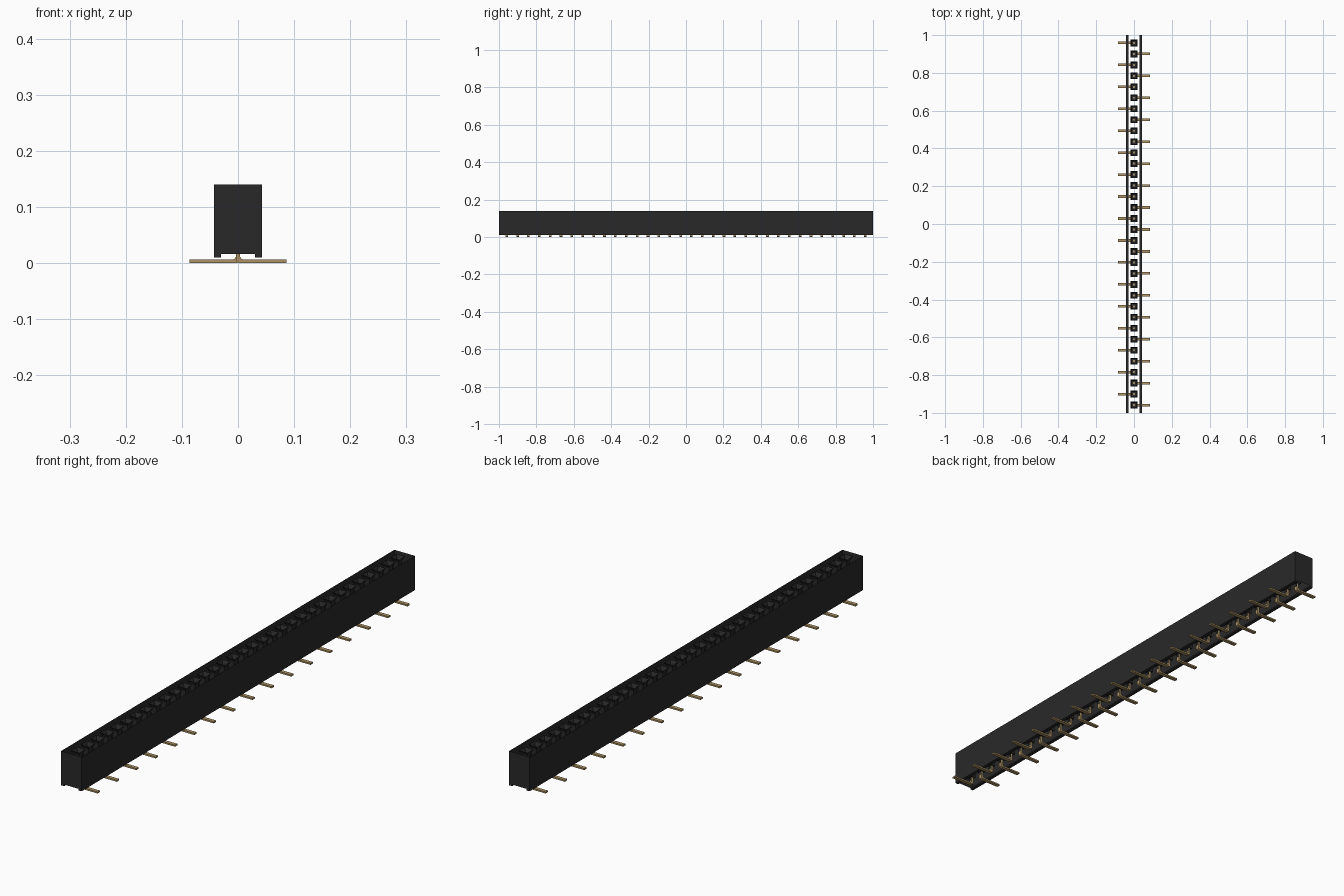
import bpy
import bmesh

if "Cube" in bpy.data.objects:
    bpy.data.objects.remove(bpy.data.objects["Cube"])

PINS = 34
PITCH = 0.0581
W, L, H = 0.043, 1.0, 0.14        # half width, half length, top
FOOT, RECESS, RAIL = 0.01, 0.016, 0.03


def material(name, colour):
    m = bpy.data.materials.new(name)
    m.use_nodes = True
    m.diffuse_color = colour
    m.node_tree.nodes["Principled BSDF"].inputs["Base Color"].default_value = colour
    return m


black = material("black plastic", (0.022, 0.022, 0.022, 1))
gold = material("gold metal", (0.42, 0.29, 0.13, 1))


def finish(name, bm, mat):
    mesh = bpy.data.meshes.new(name)
    bm.to_mesh(mesh)
    bm.free()
    mesh.materials.append(mat)
    ob = bpy.data.objects.new(name, mesh)
    bpy.context.collection.objects.link(ob)
    return ob


def extrude_profile(bm, points, y0, y1, skip=()):
    """Sweep an (x, z) outline along y; sides listed in skip stay open."""
    a = [bm.verts.new((x, y0, z)) for x, z in points]
    b = [bm.verts.new((x, y1, z)) for x, z in points]
    bm.faces.new(a)
    bm.faces.new(b[::-1])
    n = len(points)
    for i in range(n):
        if i not in skip:
            j = (i + 1) % n
            bm.faces.new((a[j], a[i], b[i], b[j]))


# Housing shell: stand-off rails below, open top and open recess ceiling
bm = bmesh.new()
outline = [(-W, FOOT), (-RAIL, FOOT), (-RAIL, RECESS), (RAIL, RECESS),
           (RAIL, FOOT), (W, FOOT), (W, H), (-W, H)]
extrude_profile(bm, outline, -L, L, skip=(2, 6))
finish("housing", bm, black)

# Sockets: a tapered square mouth, a straight shaft and a narrow throat
bm = bmesh.new()
rings = [(0.018, H), (0.011, H - 0.014), (0.011, 0.03), (0.005, 0.03), (0.005, RECESS)]
for k in range(PINS):
    y = (k - (PINS - 1) / 2) * PITCH
    last = None
    for r, z in rings:
        ring = [bm.verts.new((sx * r, y + sy * r, z))
                for sx, sy in ((-1, -1), (1, -1), (1, 1), (-1, 1))]
        if last:
            for i in range(4):
                j = (i + 1) % 4
                bm.faces.new((last[i], last[j], ring[j], ring[i]))
        last = ring
finish("sockets", bm, black)

# Contacts: upright stem bent into a flat foot, alternating sides
bm = bmesh.new()
T, HALF = 0.004, 0.007
for k in range(PINS):
    y = (k - (PINS - 1) / 2) * PITCH
    s = -1 if k % 2 else 1
    bent = [(-T, 0.03), (-T, 0.006), (-0.002, 0.002), (0.002, 0), (0.086, 0),
            (0.086, 0.006), (0.009, 0.006), (0.006, 0.008), (T, 0.011), (T, 0.03)]
    extrude_profile(bm, [(s * x, z) for x, z in bent], y - HALF, y + HALF)
bmesh.ops.recalc_face_normals(bm, faces=bm.faces)
finish("contact_pins", bm, gold)
